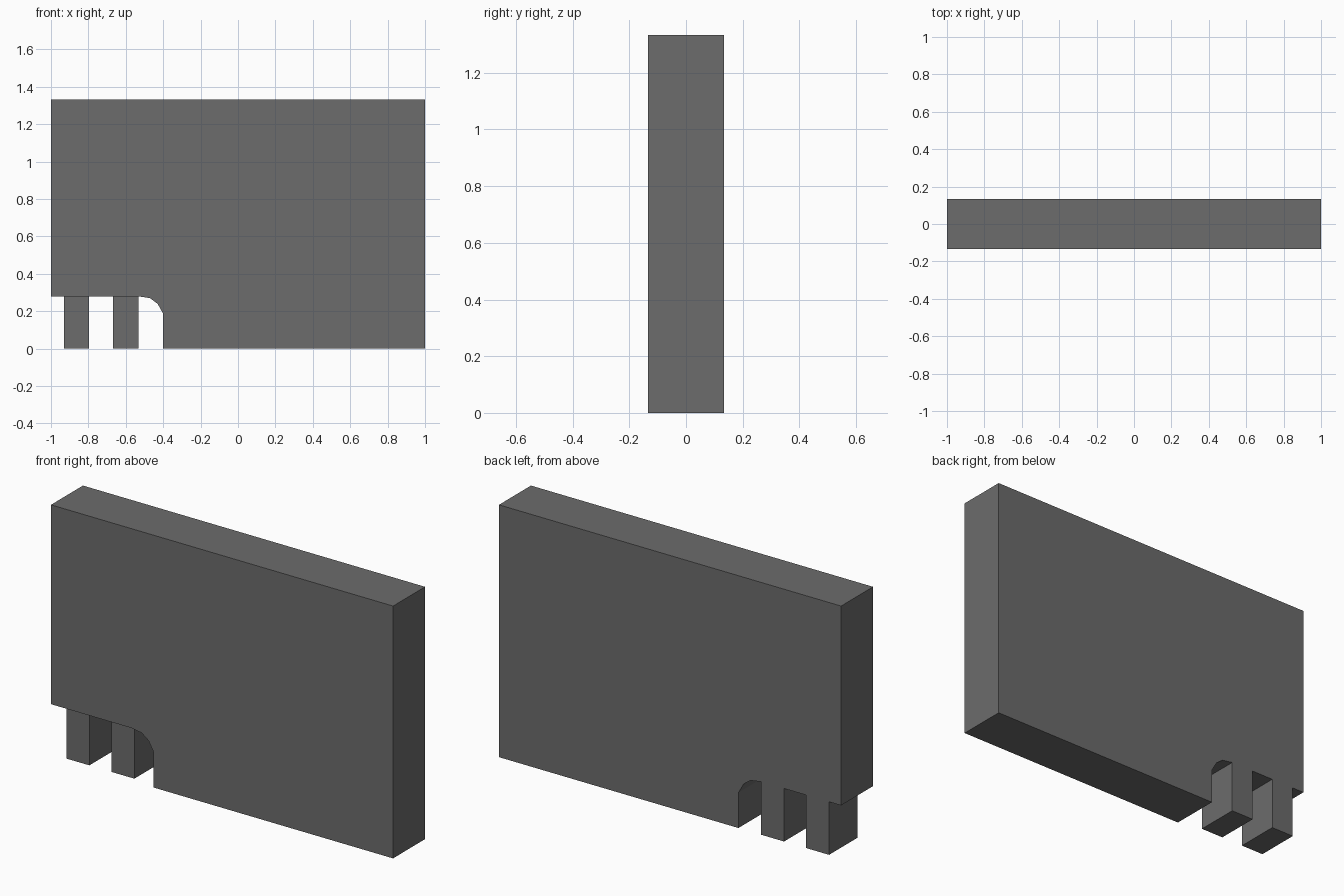
import bpy, bmesh

if "Cube" in bpy.data.objects:
    bpy.data.objects.remove(bpy.data.objects["Cube"])

# One flat grey for everything
grey = bpy.data.materials.new("dark grey")
grey.diffuse_color = (0.15, 0.15, 0.15, 1)
grey.use_nodes = True
grey.node_tree.nodes["Principled BSDF"].inputs["Base Color"].default_value = grey.diffuse_color


def extrude_profile(name, points, y_front, y_back):
    """Extrude an x-z outline from y_front to y_back."""
    bm = bmesh.new()
    face = bm.faces.new([bm.verts.new((x, y_front, z)) for x, z in points])
    new = bmesh.ops.extrude_face_region(bm, geom=[face])["geom"]
    verts = [g for g in new if isinstance(g, bmesh.types.BMVert)]
    bmesh.ops.translate(bm, verts=verts, vec=(0, y_back - y_front, 0))
    bmesh.ops.recalc_face_normals(bm, faces=bm.faces)
    mesh = bpy.data.meshes.new(name)
    bm.to_mesh(mesh)
    bm.free()
    mesh.materials.append(grey)
    obj = bpy.data.objects.new(name, mesh)
    bpy.context.collection.objects.link(obj)
    return obj


HALF, TOP, NOTCH = 0.1333, 1.3333, 0.28

# Slab with a rounded notch in the lower left corner
slab = [(-0.4, 0), (1, 0), (1, TOP), (-1, TOP), (-1, NOTCH),
        (-0.533, NOTCH), (-0.47, 0.27), (-0.43, 0.24), (-0.4, 0.187)]
extrude_profile("slab", slab, -HALF, HALF)

# Two legs under the notch, flush at the back and set in at the front
for name, x in (("outer_leg", -0.93), ("inner_leg", -0.667)):
    w = 0.134
    extrude_profile(name, [(x, 0), (x + w, 0), (x + w, NOTCH), (x, NOTCH)],
                    -0.104, HALF)
